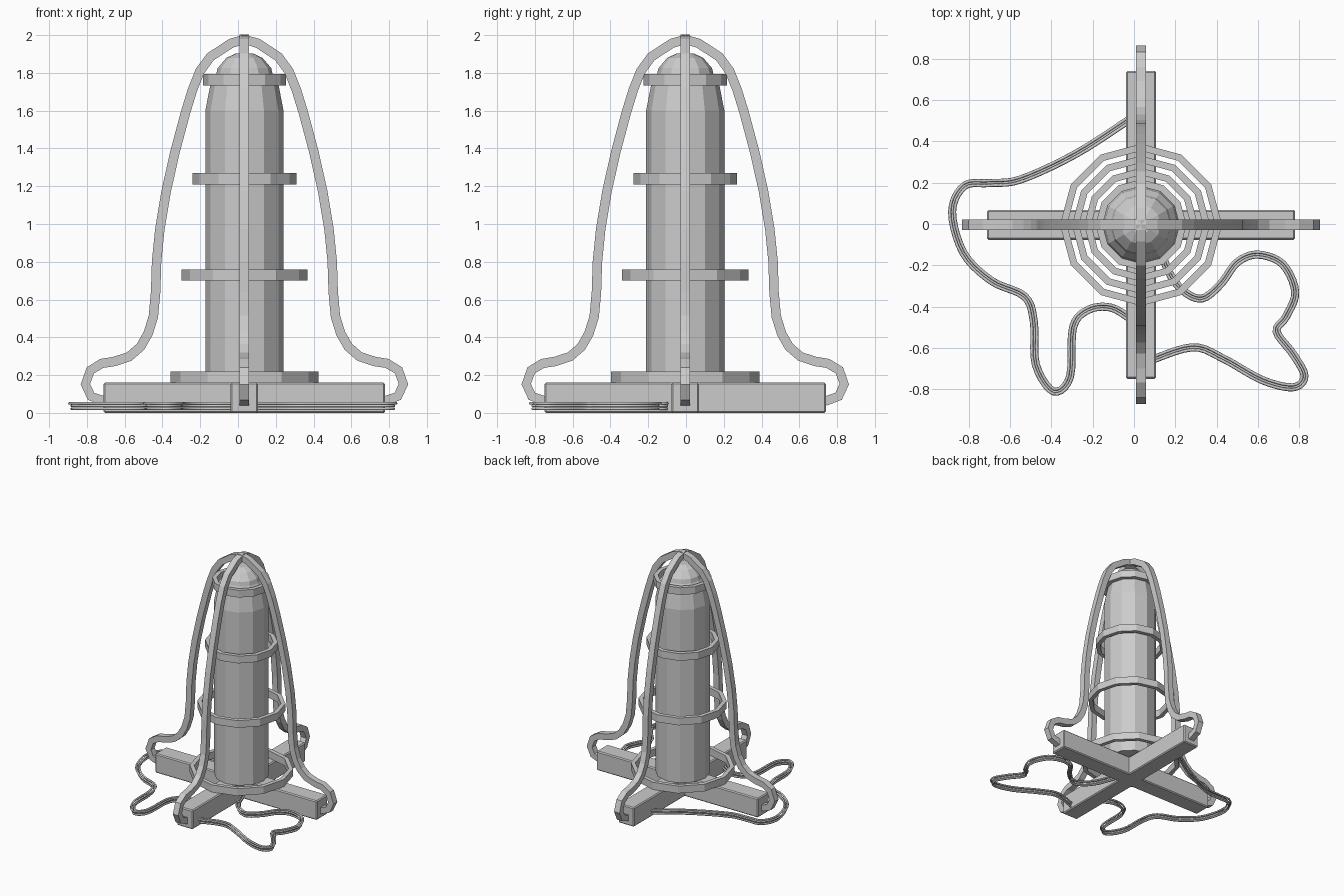
import bpy, bmesh, math
from mathutils import Vector

if "Cube" in bpy.data.objects:
    bpy.data.objects.remove(bpy.data.objects["Cube"])

CX, CY = 0.034, -0.004


def finish(name, bm, smooth=False):
    bmesh.ops.recalc_face_normals(bm, faces=bm.faces)
    me = bpy.data.meshes.new(name)
    bm.to_mesh(me)
    bm.free()
    ob = bpy.data.objects.new(name, me)
    bpy.context.collection.objects.link(ob)
    if smooth:
        for p in me.polygons:
            p.use_smooth = True
    return ob


def lathe(name, profile, n=12, closed=False):
    bm = bmesh.new()
    rings = [[bm.verts.new((CX + r * math.cos(2 * math.pi * i / n),
                            CY + r * math.sin(2 * math.pi * i / n), z))
              for i in range(n)] for r, z in profile]
    pairs = list(zip(rings, rings[1:]))
    if closed:
        pairs.append((rings[-1], rings[0]))
    else:
        bm.faces.new(rings[0])
        bm.faces.new(rings[-1])
    for a, b in pairs:
        for i in range(n):
            j = (i + 1) % n
            bm.faces.new((a[i], a[j], b[j], b[i]))
    return finish(name, bm)


def sweep(name, pts, normal, section, smooth=False):
    """Sweep a section (side, normal) along a path lying in a plane."""
    bm = bmesh.new()
    pts = [Vector(p) for p in pts]
    normal = Vector(normal)
    rings = []
    for i, p in enumerate(pts):
        d0 = (p - pts[max(i - 1, 0)]).normalized()
        d1 = (pts[min(i + 1, len(pts) - 1)] - p).normalized()
        t = (d0 + d1).normalized()
        side = t.cross(normal).normalized()
        rings.append([bm.verts.new(p + side * u + normal * v) for u, v in section])
    k = len(section)
    for a, b in zip(rings, rings[1:]):
        for i in range(k):
            j = (i + 1) % k
            bm.faces.new((a[i], a[j], b[j], b[i]))
    bm.faces.new(rings[0])
    bm.faces.new(rings[-1])
    return finish(name, bm, smooth)


def spline(pts, steps=5):
    """Catmull-Rom interpolation of 2D points."""
    p = [Vector(q) for q in pts]
    p = [2 * p[0] - p[1]] + p + [2 * p[-1] - p[-2]]
    out = []
    for a, b, c, d in zip(p, p[1:], p[2:], p[3:]):
        for s in range(steps):
            t = s / steps
            out.append(0.5 * (2 * b + (c - a) * t + (2 * a - 5 * b + 4 * c - d) * t * t
                              + (3 * b - a - 3 * c + d) * t ** 3))
    return out + [p[-2]]


# crossed base beams
for name, size in (("base_beam_x", (1.49, 0.145, 0.16)), ("base_beam_y", (0.145, 1.49, 0.16))):
    bm = bmesh.new()
    bmesh.ops.create_cube(bm, size=1)
    for v in bm.verts:
        v.co = Vector((v.co.x * size[0] + CX, v.co.y * size[1] + CY, (v.co.z + 0.5) * size[2]))
    ob = finish(name, bm)
    mod = ob.modifiers.new("Bevel", "BEVEL")
    mod.width, mod.segments = 0.008, 1

# central tank with domed cap
lathe("tank", [(0.207, 0.16), (0.207, 1.60), (0.178, 1.75), (0.150, 1.79),
               (0.142, 1.825), (0.095, 1.88), (0.045, 1.903)])

# hoops that shrink towards the top
for i, (r, z) in enumerate(((0.392, 0.16), (0.334, 0.70), (0.275, 1.21), (0.22, 1.733))):
    lathe(f"hoop_{i + 1}", [(r, z), (r, z + 0.06), (r - 0.034, z + 0.06), (r - 0.034, z)],
          closed=True)

# cage arches, mirrored half profile
half = [(0.07, 1.957), (0.18, 1.885), (0.235, 1.81), (0.275, 1.71), (0.312, 1.59),
        (0.368, 1.38), (0.415, 1.17), (0.448, 0.97), (0.465, 0.80), (0.47, 0.64),
        (0.482, 0.51), (0.51, 0.42), (0.55, 0.35), (0.61, 0.298), (0.69, 0.272),
        (0.755, 0.262), (0.816, 0.225), (0.842, 0.152), (0.812, 0.088), (0.74, 0.062)]
arch = [(-r, z) for r, z in reversed(half)] + [(0, 1.977)] + half
h = 0.025
square = [(-h, -h), (h, -h), (h, h), (-h, h)]
sweep("cage_arch_x", [(CX + r, CY, z) for r, z in arch], (0, 1, 0), square)
sweep("cage_arch_y", [(CX, CY + r, z) for r, z in arch], (1, 0, 0), square)

# loose cables on the ground, each a bundle of strands
cables = {
    "left_cable": [(0.0, 0.52), (-0.28, 0.34), (-0.55, 0.215), (-0.70, 0.198), (-0.82, 0.185),
                   (-0.88, 0.06), (-0.825, -0.14), (-0.69, -0.275), (-0.53, -0.35),
                   (-0.485, -0.47), (-0.475, -0.68), (-0.39, -0.81), (-0.31, -0.74),
                   (-0.295, -0.50), (-0.22, -0.415), (-0.11, -0.405), (0.0, -0.47)],
    "right_cable": [(0.12, -0.10), (0.17, -0.235), (0.24, -0.325), (0.33, -0.36), (0.42, -0.29),
                    (0.50, -0.185), (0.60, -0.148), (0.72, -0.195), (0.78, -0.33),
                    (0.735, -0.45), (0.69, -0.52), (0.77, -0.63), (0.825, -0.735),
                    (0.77, -0.79), (0.62, -0.755), (0.43, -0.65), (0.28, -0.597), (0.05, -0.67)],
}
hexagon = [(0.0075 * math.cos(a * math.pi / 3), 0.0075 * math.sin(a * math.pi / 3))
           for a in range(6)]
for name, path in cables.items():
    for i, (off, z) in enumerate(((-0.012, 0.05), (0.012, 0.05), (0, 0.037), (0, 0.022))):
        sweep(f"{name}_strand_{i + 1}", [(p.x, p.y, z) for p in spline(path)], (0, 0, 1),
              [(u + off, v) for u, v in hexagon], True)
